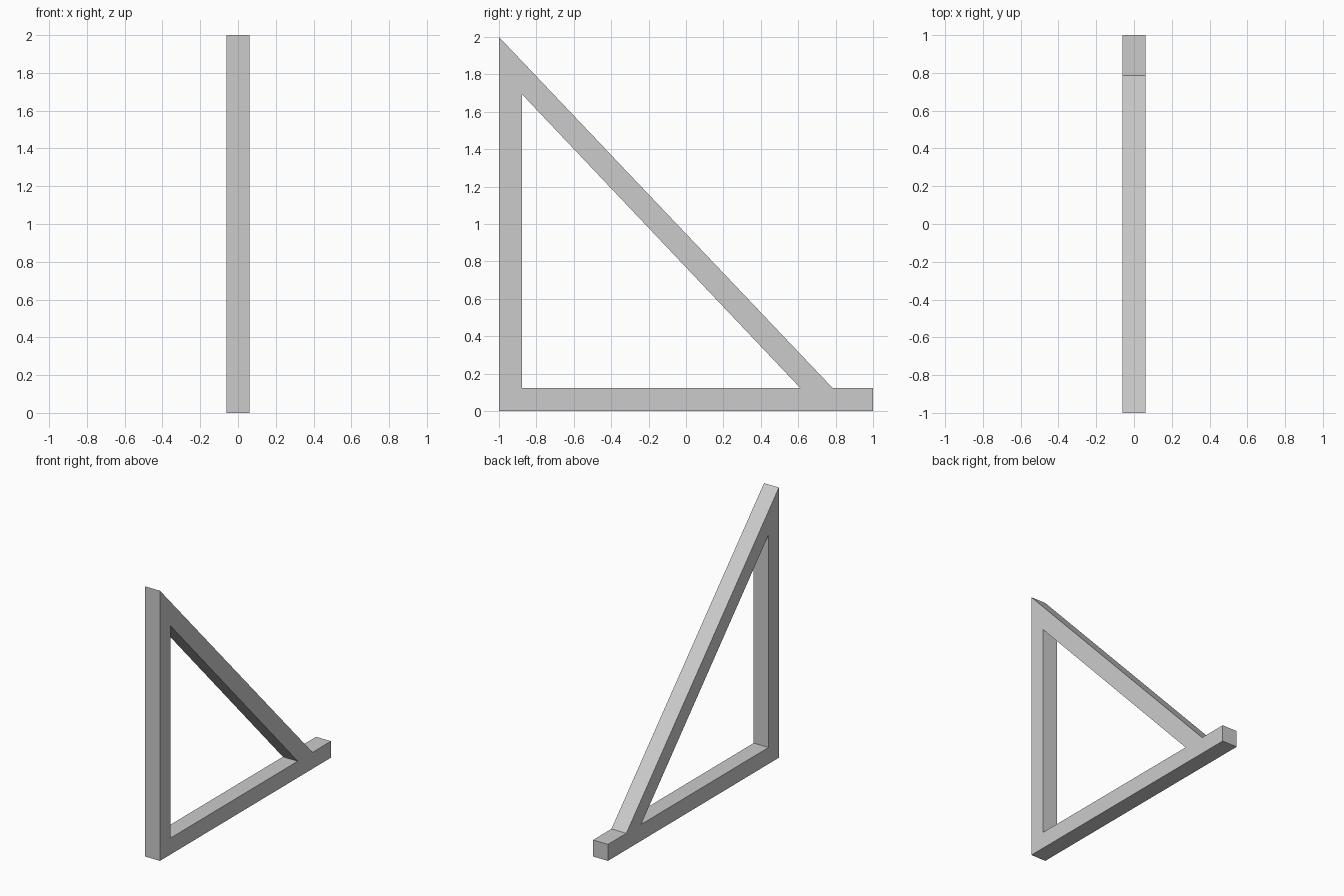
import bpy

if "Cube" in bpy.data.objects:
    bpy.data.objects.remove(bpy.data.objects["Cube"])

W = 0.122  # square bar thickness

# Corner points of the side profile (y, z)
points = [(-1, 0), (1, 0), (1, W), (0.785, W), (0.612, W),
          (-1 + W, W), (-1 + W, 1.695), (-1, 2)]

# Base, post and diagonal brace, joined along shared mitre edges
base = (0, 1, 2, 3, 4, 5)
post = (0, 5, 6, 7)
brace = (7, 6, 4, 3)

mesh = bpy.data.meshes.new("triangular_bracket")
mesh.from_pydata([(0, y, z) for y, z in points], [], [base, post, brace])
bracket = bpy.data.objects.new("triangular_bracket", mesh)
bpy.context.collection.objects.link(bracket)

# Give the profile its thickness, centred on x = 0
thickness = bracket.modifiers.new("thickness", "SOLIDIFY")
thickness.thickness = W
thickness.offset = 0
